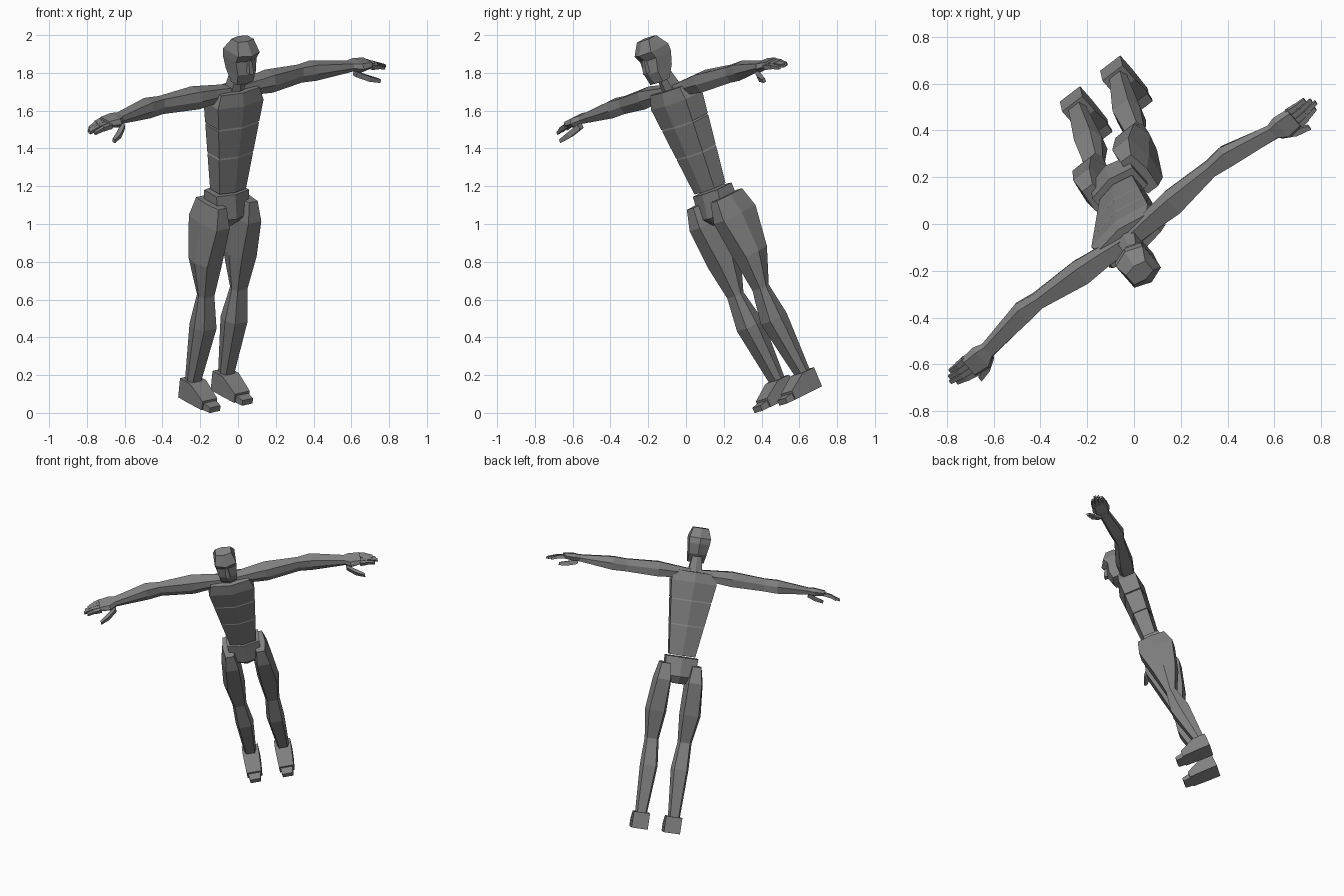
import bpy
import bmesh
from mathutils import Matrix, Vector

cube = bpy.data.objects.get("Cube")
if cube:
    bpy.data.objects.remove(cube)

# One plain grey for the whole figure
grey = bpy.data.materials.new("mid_grey")
grey.use_nodes = True
colour = (.22, .22, .22, 1)
grey.diffuse_color = colour
grey.node_tree.nodes["Principled BSDF"].inputs["Base Color"].default_value = colour

# Cross-sections: a plain box, a hexagon ridged front and back, one ridged at the sides
BOX = [(-1, -1), (1, -1), (1, 1), (-1, 1)]
TRUNK = [(0, -1), (1, -.7), (1, .7), (0, 1), (-1, .7), (-1, -.7)]
LIMB = [(v, u) for u, v in TRUNK]

# Body frame: the figure leans forward and turns to its left
up = Vector((.09, -.39, .92)).normalized()
back = up.cross(Vector((.78, .6, .17))).normalized()
side = back.cross(up)
stance = Matrix((side, back, up)).transposed().to_4x4()
stance.translation = (-.16, .59, .096)


def add_part(name, bm, flip=False):
    """Turn a mesh, or its mirror image, into a placed object."""
    mesh = bpy.data.meshes.new(name)
    bm.to_mesh(mesh)
    if flip:
        mesh.transform(Matrix.Diagonal((-1, 1, 1, 1)))
        mesh.flip_normals()
    mesh.transform(stance)
    mesh.materials.append(grey)
    part = bpy.data.objects.new(name, mesh)
    bpy.context.collection.objects.link(part)


def loft(name, rings, shape=BOX, along="z", paired=False):
    """Skin a shape through rings of (centre, width, depth)."""
    across = [Vector(axis) for axis, letter in zip(Matrix.Identity(3), "xyz") if letter != along]
    bm = bmesh.new()
    loops = []
    for centre, width, depth in rings:
        wide, deep = across[0] * width / 2, across[1] * depth / 2
        loops.append([bm.verts.new(Vector(centre) + wide * u + deep * v) for u, v in shape])
    for lower, upper in zip(loops, loops[1:]):
        for i in range(len(shape)):
            bm.faces.new((lower[i - 1], lower[i], upper[i], upper[i - 1]))
    bm.faces.new(loops[0])
    bm.faces.new(loops[-1])
    bmesh.ops.recalc_face_normals(bm, faces=bm.faces)
    if paired:
        add_part("left_" + name, bm)
        add_part("right_" + name, bm, flip=True)
    else:
        add_part(name, bm)
    bm.free()


def torso_block(name, bottom, top, bevel, shrink):
    """Slice of a torso that widens with height, with a bevelled top."""
    def ring(height, factor):
        rise = height - 1.2
        centre = Vector((0, rise * .05, height))
        return centre, (.18 + rise * .26) * factor, (.12 + rise * .12) * factor
    loft(name, [ring(bottom, 1), ring(top - bevel, 1), ring(top, shrink)], TRUNK)


# Head and neck
chin = ((0, -.03, 1.82), .11, .07)
jaw = ((0, -.01, 1.88), .12, .15)
cheek = ((0, .01, 1.95), .14, .16)
brow = ((0, 0, 1.99), .145, .185)
crown = ((0, 0, 2.055), .105, .08)
loft("head", [chin, jaw, cheek, brow, crown], TRUNK)
nose_base = ((0, -.08, 1.89), .03, .05)
nose_bridge = ((0, -.07, 1.96), .02, .02)
loft("nose", [nose_base, nose_bridge])
neck_base = ((0, .03, 1.72), .1, .1)
neck_top = ((0, .01, 1.88), .06, .07)
loft("neck", [neck_base, neck_top], TRUNK)

# Stacked torso
torso_block("waist", bottom=1.19, top=1.41, bevel=.02, shrink=.9)
torso_block("ribs", bottom=1.4, top=1.58, bevel=.02, shrink=.9)
torso_block("chest", bottom=1.57, top=1.76, bevel=.07, shrink=.8)

# Pelvis narrowing to the crotch
crotch = ((0, 0, 1), .08, .12)
groin = ((0, 0, 1.05), .2, .19)
belt = ((0, .01, 1.18), .22, .15)
loft("pelvis", [crotch, groin, belt], TRUNK)

# Legs
hip = ((.105, 0, 1.13), .08, .19)
buttock = ((.107, 0, 1.02), .125, .24)
thigh = ((.117, -.01, .8), .145, .16)
knee = ((.112, -.035, .61), .095, .065)
calf = ((.105, -.03, .43), .12, .125)
ankle = ((.112, 0, .1), .08, .065)
loft("thigh", [hip, buttock, thigh, knee], LIMB, paired=True)
loft("shin", [knee, calf, ankle], LIMB, paired=True)


def sole(y, width, height):
    """Ring of a foot that rests on the ground."""
    return (.11, y, height / 2), width, height


loft("foot", [sole(.045, .11, .11), sole(-.04, .11, .11), sole(-.15, .1, .05)],
     along="y", paired=True)
loft("toes", [sole(-.14, .085, .04), sole(-.2, .07, .03)], along="y", paired=True)

# Arms
collar = ((.02, .03, 1.75), .08, .05)
shoulder = ((.14, .04, 1.745), .1, .08)
biceps = ((.25, .045, 1.745), .12, .1)
elbow = ((.47, .06, 1.74), .07, .085)
forearm = ((.56, .06, 1.74), .1, .09)
wrist = ((.78, .02, 1.74), .075, .045)
palm = ((.82, .01, 1.74), .12, .05)
knuckles = ((.89, .01, 1.74), .105, .035)
for name, rings in (("collar", [collar, shoulder]),
                    ("upper_arm", [shoulder, biceps, elbow]),
                    ("forearm", [elbow, forearm, wrist]),
                    ("palm", [wrist, palm, knuckles])):
    loft(name, rings, LIMB, along="x", paired=True)

# Fingers in two joints that droop and close together towards the tip
root = Vector((.88, 0, 1.735))
for number, (finger, reach) in enumerate(
        (("index", .1), ("middle", .12), ("ring", .11), ("little", .09))):
    start = root + Vector((0, number * .027 - .033, 0))
    joint = start + Vector((reach / 2, -start.y / 8, -.008))
    tip = joint + Vector((reach / 2, -start.y / 8, -.018))
    loft(finger + "_finger_base", [(start, .024, .026), (joint, .022, .024)], along="x", paired=True)
    loft(finger + "_finger_tip", [(joint, .02, .022), (tip, .016, .016)], along="x", paired=True)

# Thumb hanging in front of the palm
thumb_root = ((.785, -.02, 1.71), .03, .03)
thumb_joint = ((.84, -.06, 1.69), .035, .03)
thumb_tip = ((.9, -.09, 1.675), .02, .02)
loft("thumb", [thumb_root, thumb_joint, thumb_tip], along="x", paired=True)
